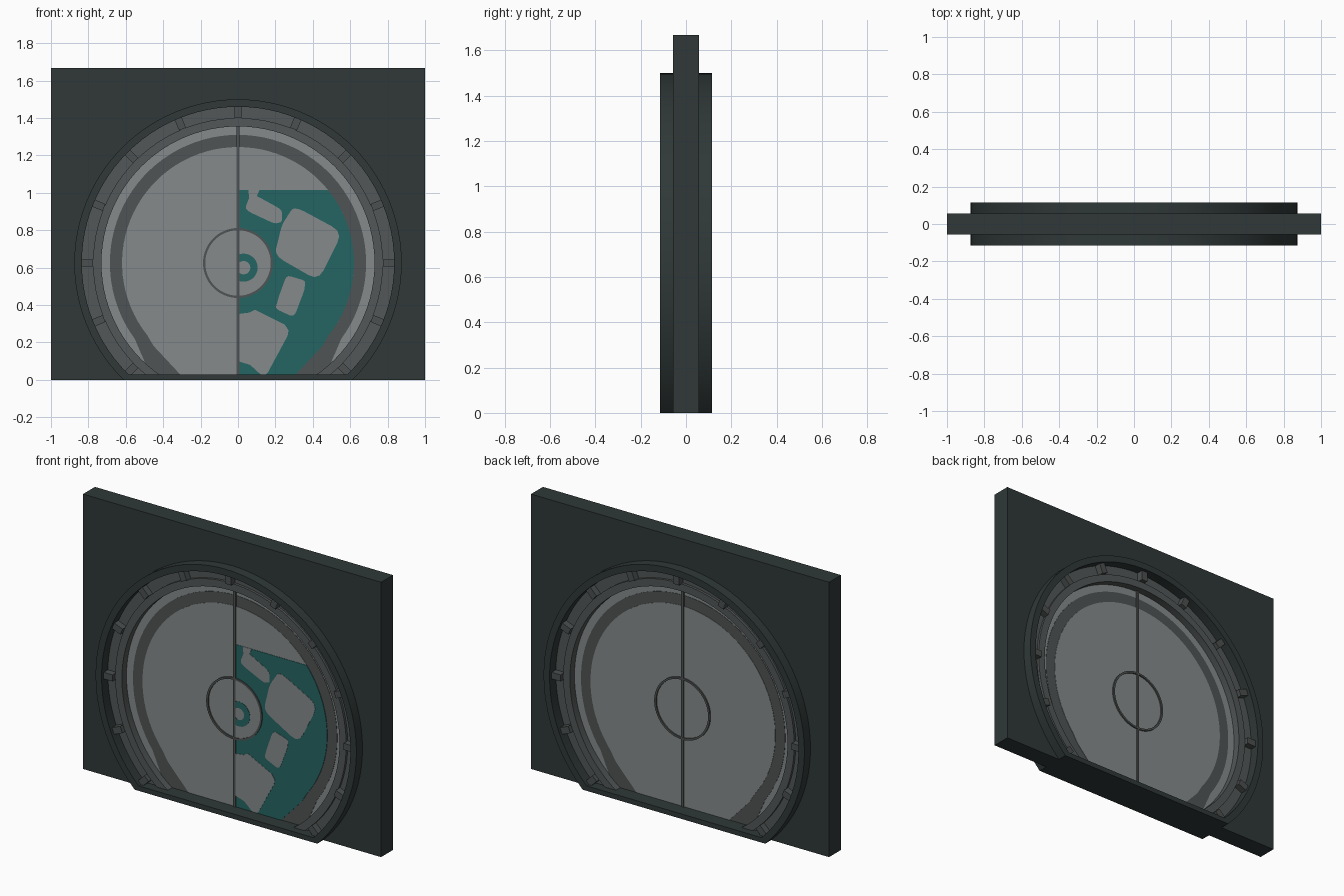
import bpy, bmesh, math
from mathutils import Vector

if "Cube" in bpy.data.objects:
    bpy.data.objects.remove(bpy.data.objects["Cube"])

CZ = 0.625            # height of the round door's centre
SILL = 0.03           # top of the threshold


def material(name, rgb):
    m = bpy.data.materials.new(name)
    m.diffuse_color = (*rgb, 1)
    m.use_nodes = True
    m.node_tree.nodes["Principled BSDF"].inputs["Base Color"].default_value = m.diffuse_color
    return m


DARK = material("dark_green_grey", (0.029, 0.040, 0.039))
MID = material("mid_grey", (0.085, 0.095, 0.095))
TOOTH = material("tooth_grey", (0.072, 0.080, 0.080))
BAND = material("band_grey", (0.080, 0.088, 0.088))
LIGHT = material("light_grey", (0.235, 0.255, 0.255))
TEAL = material("teal", (0.017, 0.128, 0.122))


def finish(name, bm, mat, smooth=False):
    bmesh.ops.recalc_face_normals(bm, faces=bm.faces)
    me = bpy.data.meshes.new(name)
    bm.to_mesh(me)
    bm.free()
    me.materials.append(mat)
    ob = bpy.data.objects.new(name, me)
    bpy.context.collection.objects.link(ob)
    if smooth:
        bpy.ops.object.select_all(action='DESELECT')
        ob.select_set(True)
        bpy.context.view_layer.objects.active = ob
        bpy.ops.object.shade_smooth_by_angle(angle=math.radians(30))
    return ob


def plate(name, pts, y0, y1, mat):
    """Extrude an x,z outline from y0 to y1."""
    bm = bmesh.new()
    a = [bm.verts.new((x, y0, z)) for x, z in pts]
    b = [bm.verts.new((x, y1, z)) for x, z in pts]
    n = len(pts)
    bm.faces.new(a)
    bm.faces.new(b[::-1])
    for i in range(n):
        j = (i + 1) % n
        bm.faces.new((a[i], a[j], b[j], b[i]))
    return finish(name, bm, mat)


def ring(name, profile, mat, cut=None, n=96):
    """Revolve a closed (radius, y) profile about the door axis, cut flat below."""
    bm = bmesh.new()
    loops = []
    for i in range(n):
        t = 2 * math.pi * i / n
        loops.append([bm.verts.new((r * math.cos(t), y, CZ + r * math.sin(t)))
                      for r, y in profile])
    k = len(profile)
    for i in range(n):
        p, q = loops[i], loops[(i + 1) % n]
        for j in range(k):
            l = (j + 1) % k
            bm.faces.new((p[j], p[l], q[l], q[j]))
    if cut is not None:
        bmesh.ops.bisect_plane(bm, geom=bm.verts[:] + bm.edges[:] + bm.faces[:],
                               plane_co=(0, 0, cut), plane_no=(0, 0, 1), clear_inner=True)
        bmesh.ops.holes_fill(bm, edges=[e for e in bm.edges if e.is_boundary], sides=0)
    return finish(name, bm, mat, True)


def arc(r, a0, a1, n=64, cx=0.0, cz=CZ):
    return [(cx + r * math.cos(a0 + (a1 - a0) * i / n),
             cz + r * math.sin(a0 + (a1 - a0) * i / n)) for i in range(n + 1)]


def rounded(pts, f=0.22):
    """Soften the corners of an outline."""
    out = []
    for i, p in enumerate(pts):
        p, a, b = Vector(p), Vector(pts[i - 1]), Vector(pts[(i + 1) % len(pts)])
        s, e = p.lerp(a, f), p.lerp(b, f)
        for t in (0, 0.33, 0.67, 1):
            out.append(tuple(s.lerp(p, t).lerp(p.lerp(e, t), t)))
    return out


def box(name, x, y, z, mat):
    return plate(name, [(x[0], z[0]), (x[1], z[0]), (x[1], z[1]), (x[0], z[1])], *y, mat)


# wall with arched opening
a = math.asin(-CZ / 0.855)
plate("wall", [(-1, 0), (-1, 1.667), (1, 1.667), (1, 0)] + arc(0.855, a, math.pi - a, 96),
      -0.057, 0.057, DARK)

# outer frame ring and threshold
ring("frame_ring", [(0.835, -0.115), (0.875, -0.115), (0.875, 0.115), (0.835, 0.115)], DARK, 0.0)
box("threshold", (-0.61, 0.61), (-0.115, 0.115), (0, SILL), DARK)

# recessed groove and inner ring
ring("groove_ring", [(0.77, -0.055), (0.84, -0.055), (0.84, 0.055), (0.77, 0.055)], MID, 0.015)
ring("inner_ring", [(0.73, -0.07), (0.775, -0.07), (0.775, 0.07), (0.73, 0.07)], MID, 0.015)

# teeth around the groove, every 22.5 degrees
for i in range(-2, 11):
    t = math.radians(22.5 * i)
    c, s = math.cos(t), math.sin(t)
    pts = [(r * c - w * s, CZ + r * s + w * c)
           for r, w in ((0.775, -0.02), (0.84, -0.02), (0.84, 0.02), (0.775, 0.02))]
    plate("tooth", pts, -0.095, 0.095, TOOTH)

# door slab with its painted bands showing on both sides
a = math.asin((SILL - 0.01 - CZ) / 0.74)
plate("door_slab", arc(0.74, a, math.pi - a, 96), -0.026, 0.026, LIGHT)
a = math.asin((0.22 - CZ) / 0.685)
plate("door_band", arc(0.685, a, math.pi - a) + [(-0.47, SILL), (0.47, SILL)],
      -0.028, 0.028, BAND)
a = math.asin((0.24 - CZ) / 0.62)
plate("door_disc", arc(0.62, a, math.pi - a)
      + [(-0.45, 0.18), (-0.31, SILL), (0.31, SILL), (0.45, 0.18)], -0.03, 0.03, LIGHT)

# teal emblem panel on the front right half
t1 = math.asin((1.015 - CZ) / 0.62)
plate("teal_panel", arc(0.62, a, t1, 32)
      + [(0, 1.015), (0, SILL), (0.31, SILL), (0.45, 0.18)], -0.032, -0.029, TEAL)
windows = [
    rounded([(0.07, 1.0), (0.235, 0.91), (0.235, 0.845), (0.195, 0.835), (0.035, 0.91)]),
    [(0.055, 1.016), (0.115, 1.016), (0.10, 0.98), (0.06, 0.97)],
    rounded([(0.30, 0.93), (0.56, 0.79), (0.43, 0.53), (0.195, 0.665), (0.235, 0.83)]),
    rounded([(0.26, 0.56), (0.36, 0.53), (0.355, 0.48), (0.30, 0.335), (0.20, 0.38), (0.22, 0.45)]),
    [(0, 0.352), (0.06, 0.36), (0.09, 0.375), (0.25, 0.295), (0.27, 0.265), (0.265, 0.235),
     (0.16, 0.04), (0.15, SILL), (0.12, SILL), (0.065, 0.08), (0, 0.10)],
    arc(0.18, -math.pi / 2, math.pi / 2, 24),
]
for w in windows:
    plate("panel_window", w, -0.0335, -0.031, LIGHT)
b = math.acos(-0.03 / 0.075)
h = math.acos(-0.03 / 0.036)
plate("teal_hub", arc(0.075, -b, b, 24, 0.03, 0.6) + arc(0.036, h, -h, 16, 0.03, 0.6),
      -0.035, -0.033, TEAL)

# centre seam and round hub line
box("door_seam", (-0.008, 0.008), (-0.037, 0.037), (SILL, CZ + 0.732), BAND)
ring("hub_line", [(0.175, -0.038), (0.187, -0.038), (0.187, 0.038), (0.175, 0.038)], BAND, n=64)
